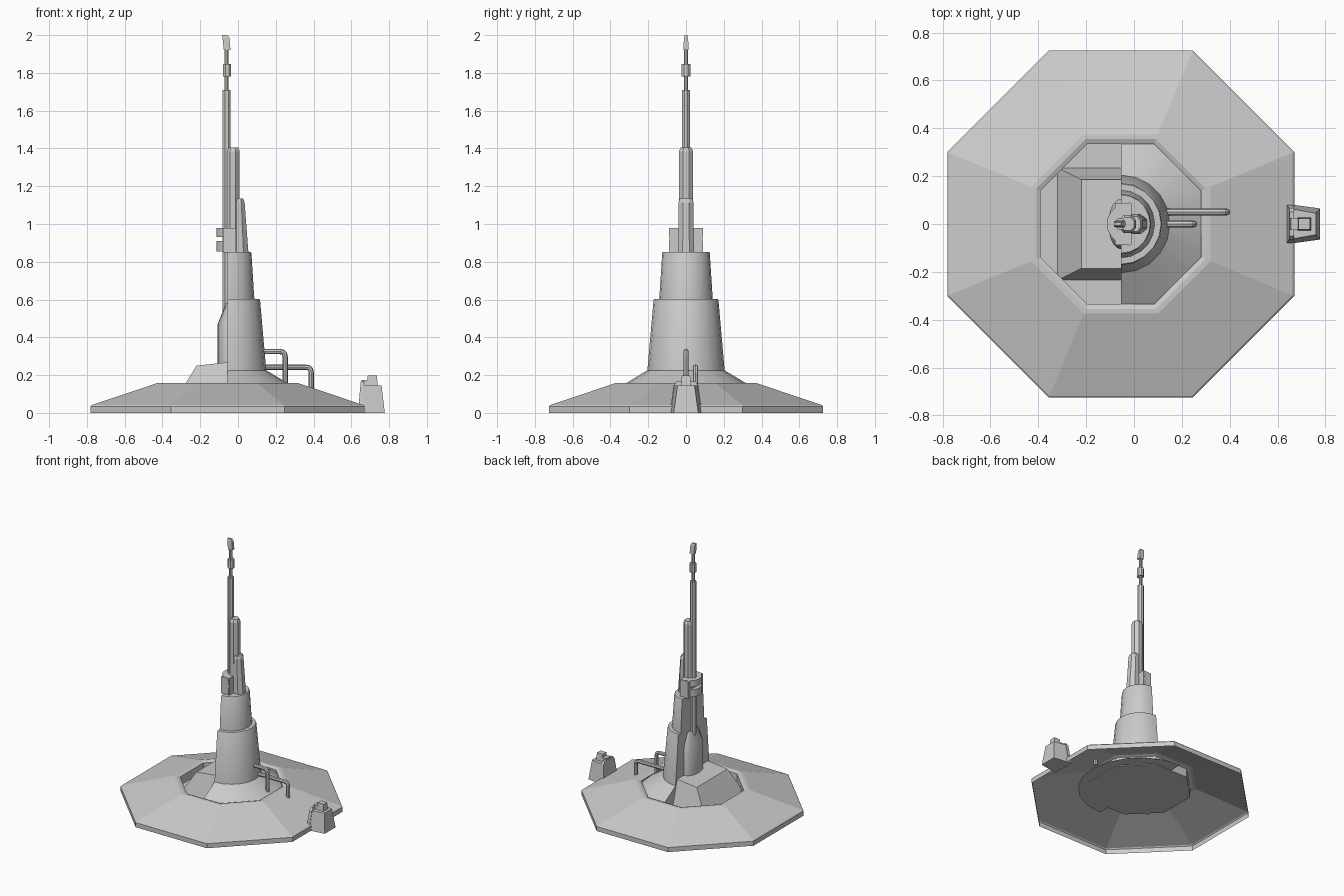
import bpy, bmesh, math
from mathutils import Vector

cube = bpy.data.objects.get("Cube")
if cube:
    bpy.data.objects.remove(cube, do_unlink=True)

AXIS = -0.055  # x of the tower axis and base centre

grey = bpy.data.materials.new("light_grey")
grey.use_nodes = True
grey.diffuse_color = (0.6, 0.6, 0.6, 1)
grey.node_tree.nodes["Principled BSDF"].inputs["Base Color"].default_value = (0.6, 0.6, 0.6, 1)


def loft(name, rings, smooth=False, cap_start=True, recalc=True):
    """Skin a stack of equal point rings and cap the ends."""
    bm = bmesh.new()
    loops = [[bm.verts.new(p) for p in ring] for ring in rings]
    n = len(loops[0])
    for a, b in zip(loops, loops[1:]):
        for i in range(n):
            j = (i + 1) % n
            bm.faces.new((a[i], a[j], b[j], b[i]))
    if cap_start:
        bm.faces.new(loops[0][::-1])
    bm.faces.new(loops[-1])
    if recalc:
        bmesh.ops.recalc_face_normals(bm, faces=bm.faces)
    mesh = bpy.data.meshes.new(name)
    bm.to_mesh(mesh)
    bm.free()
    mesh.materials.append(grey)
    ob = bpy.data.objects.new(name, mesh)
    bpy.context.collection.objects.link(ob)
    if smooth:
        bpy.ops.object.select_all(action='DESELECT')
        ob.select_set(True)
        bpy.context.view_layer.objects.active = ob
        bpy.ops.object.shade_smooth_by_angle(angle=math.radians(30))
    return ob


def octagon(apothem, z, cx=AXIS, sy=1.0):
    r = apothem / math.cos(math.pi / 8)
    return [(cx + r * math.cos((k + 0.5) * math.pi / 4),
             sy * r * math.sin((k + 0.5) * math.pi / 4), z) for k in range(8)]


def half_round(r, z, side=1, squash=1.0, cx=AXIS, n=10):
    """D-shaped ring, flat along the tower's centre plane."""
    return [(cx + side * squash * r * math.cos(a), r * math.sin(a), z)
            for a in (math.pi * (k / n - 0.5) for k in range(n + 1))]


def turned_half(name, profile, **kw):
    return loft(name, [half_round(r, z, **kw) for r, z in profile], smooth=True)


def rect(x0, x1, y, z, y_far=None):
    f = y if y_far is None else y_far
    return [(x0, -y, z), (x1, -f, z), (x1, f, z), (x0, y, z)]


def pipe(name, points, radius, bend=0.03, sides=8):
    """Round tube along a path, with cut and rounded corners."""
    pts = [Vector(p) for p in points]
    path = [pts[0]]
    for a, b, c in zip(pts, pts[1:], pts[2:]):
        p, q = b + (a - b).normalized() * bend, b + (c - b).normalized() * bend
        path += [p.lerp(b, t).lerp(b.lerp(q, t), t) for t in (0, 0.33, 0.67, 1)]
    path.append(pts[-1])
    rings = []
    side = Vector((0, 1, 0))
    for i, p in enumerate(path):
        d = (path[min(i + 1, len(path) - 1)] - path[max(i - 1, 0)]).normalized()
        up = side.cross(d)
        rings.append([p + radius * (math.cos(t) * side + math.sin(t) * up)
                      for t in (2 * math.pi * k / sides for k in range(sides))])
    loft(name, rings, smooth=False)


# Octagonal base shell with sunken floor, open underneath
base = [(0.725, 0), (0.725, 0.035), (0.718, 0.042), (0.375, 0.157),
        (0.355, 0.158), (0.335, 0.15), (0.335, 0.085)]
loft("base_shell", [octagon(r, z) for r, z in base], cap_start=False, recalc=False)

# Half-round tower: flared skirt and two tapering stages
turned_half("tower_skirt", [(0.43, 0.09), (0.205, 0.225)])
turned_half("tower_lower", [(0.205, 0.22), (0.172, 0.595), (0.168, 0.602)])
turned_half("tower_upper", [(0.142, 0.595), (0.126, 0.845), (0.122, 0.853)])

# Rear block and rounded buttress
loft("rear_block", [rect(-0.32, AXIS, 0.235, 0.085),
                    [(-0.22, -0.185, 0.25), (AXIS, -0.185, 0.268),
                     (AXIS, 0.185, 0.268), (-0.22, 0.185, 0.25)]])
loft("rear_buttress", [half_round(r, z, side=-1, squash=s) for r, z, s in
                       ((0.105, 0.24, 0.5), (0.105, 0.47, 0.5), (0.06, 0.58, 0.15))],
     smooth=True)

# Collar with two rear flanges
for name, z0, z1 in (("collar_flange_lower", 0.855, 0.91), ("collar_flange_upper", 0.93, 0.98)):
    turned_half(name, [(0.09, z0), (0.09, z1)], side=-1, squash=1.1, cx=-0.015)
loft("collar_core", [rect(-0.08, -0.01, 0.088, z, 0.088) for z in (0.85, 0.978)])


def mast(name, cx, stages):
    """Eight-sided post from (half width x, half width y, z, x shift)."""
    loft(name, [octagon(w, z, cx + dx, d / w) for w, d, z, dx in stages])


# Stepped masts
mast("short_mast", 0.01, [(0.045, 0.042, 0.85, 0), (0.03, 0.04, 1.115, -0.005),
                          (0.022, 0.032, 1.135, -0.005)])
mast("middle_mast", -0.027, [(0.036, 0.038, 0.85, 0), (0.036, 0.038, 1.385, 0),
                             (0.028, 0.028, 1.405, 0)])
mast("tall_mast", -0.06, [(0.021, 0.021, 0.5, 0), (0.021, 0.021, 1.71, 0)])
mast("thin_rod", -0.06, [(0.011, 0.011, 1.7, 0), (0.011, 0.011, 1.94, 0)])
mast("rod_collar", -0.058, [(0.022, 0.023, 1.78, 0), (0.022, 0.023, 1.847, 0)])
loft("mast_tip", [rect(-0.075, -0.04, 0.014, 1.92), rect(-0.082, -0.045, 0.011, 1.985),
                  rect(-0.084, -0.055, 0.007, 2.0)])

# Pipes from tower to base
for name, y, z, x, foot in (("upper_pipe", 0.0, 0.325, 0.25, 0.12),
                            ("lower_pipe", 0.05, 0.242, 0.388, 0.09)):
    pipe(name, [(0.1, y, z), (x, y, z), (x, y, foot)], 0.014)

# Side utility box with rear plate and cap
loft("utility_box", [rect(0.645, 0.777, 0.083, 0, 0.065), rect(0.665, 0.76, 0.062, 0.145, 0.045)])
loft("box_back_plate", [rect(0.635, 0.658, 0.085, 0), rect(0.648, 0.668, 0.066, 0.145),
                        rect(0.65, 0.668, 0.05, 0.165)])
loft("box_step", [rect(0.65, 0.70, 0.025, 0.14), rect(0.655, 0.70, 0.025, 0.175)])
loft("box_cap", [rect(0.682, 0.74, 0.027, 0.14), rect(0.687, 0.735, 0.022, 0.197)])
